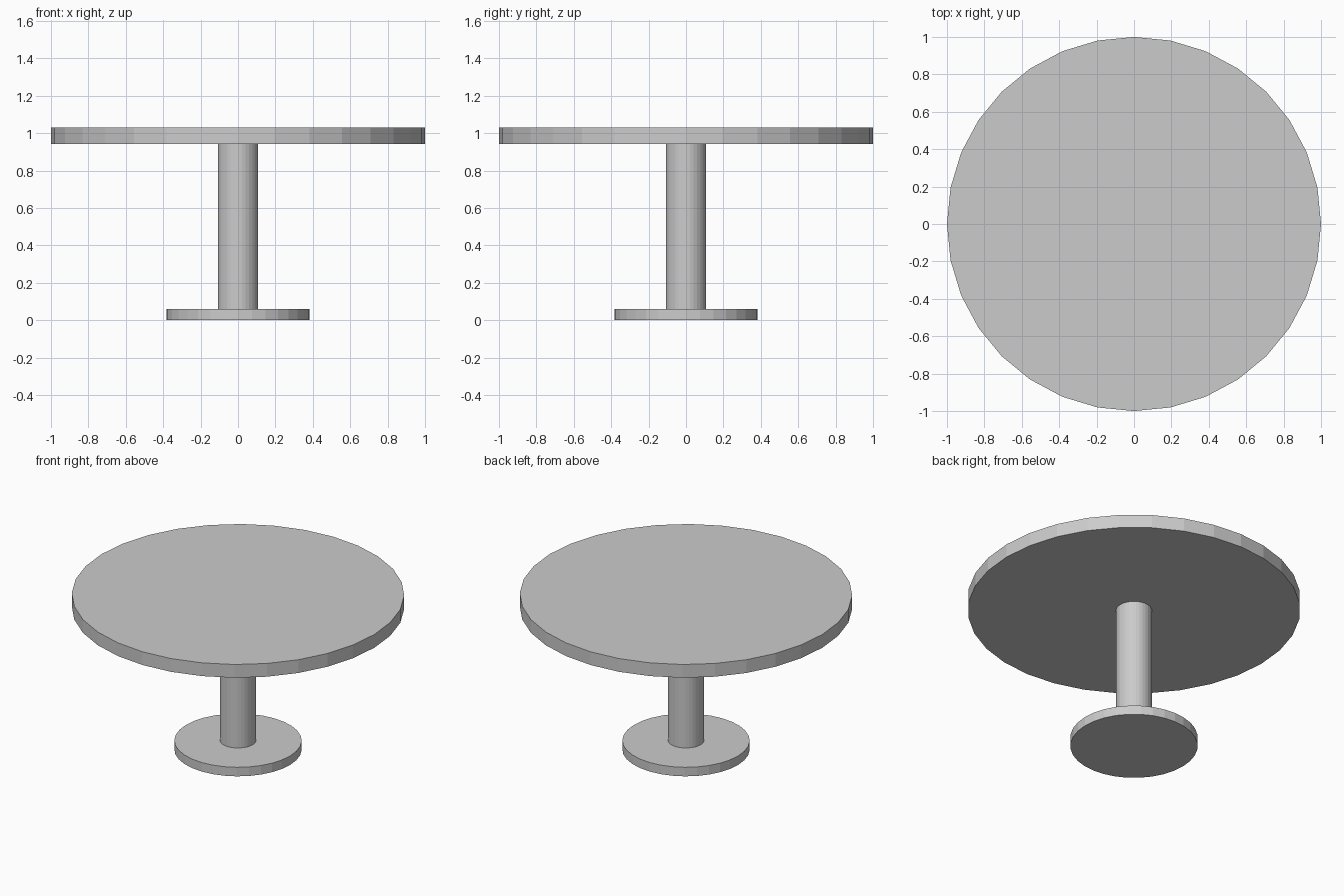
import bpy

if "Cube" in bpy.data.objects:
    bpy.data.objects.remove(bpy.data.objects["Cube"])


def disc(name, radius, z0, z1, sides=32):
    """Upright flat-shaded cylinder between two heights."""
    bpy.ops.mesh.primitive_cylinder_add(
        vertices=sides, radius=radius, depth=z1 - z0,
        location=(0, 0, (z0 + z1) / 2))
    obj = bpy.context.object
    obj.name = name
    return obj


# Foot plate, central column and round top
disc("base", 0.383, 0.0, 0.06)
disc("column", 0.108, 0.06, 0.942)
disc("table_top", 1.0, 0.942, 1.03)
